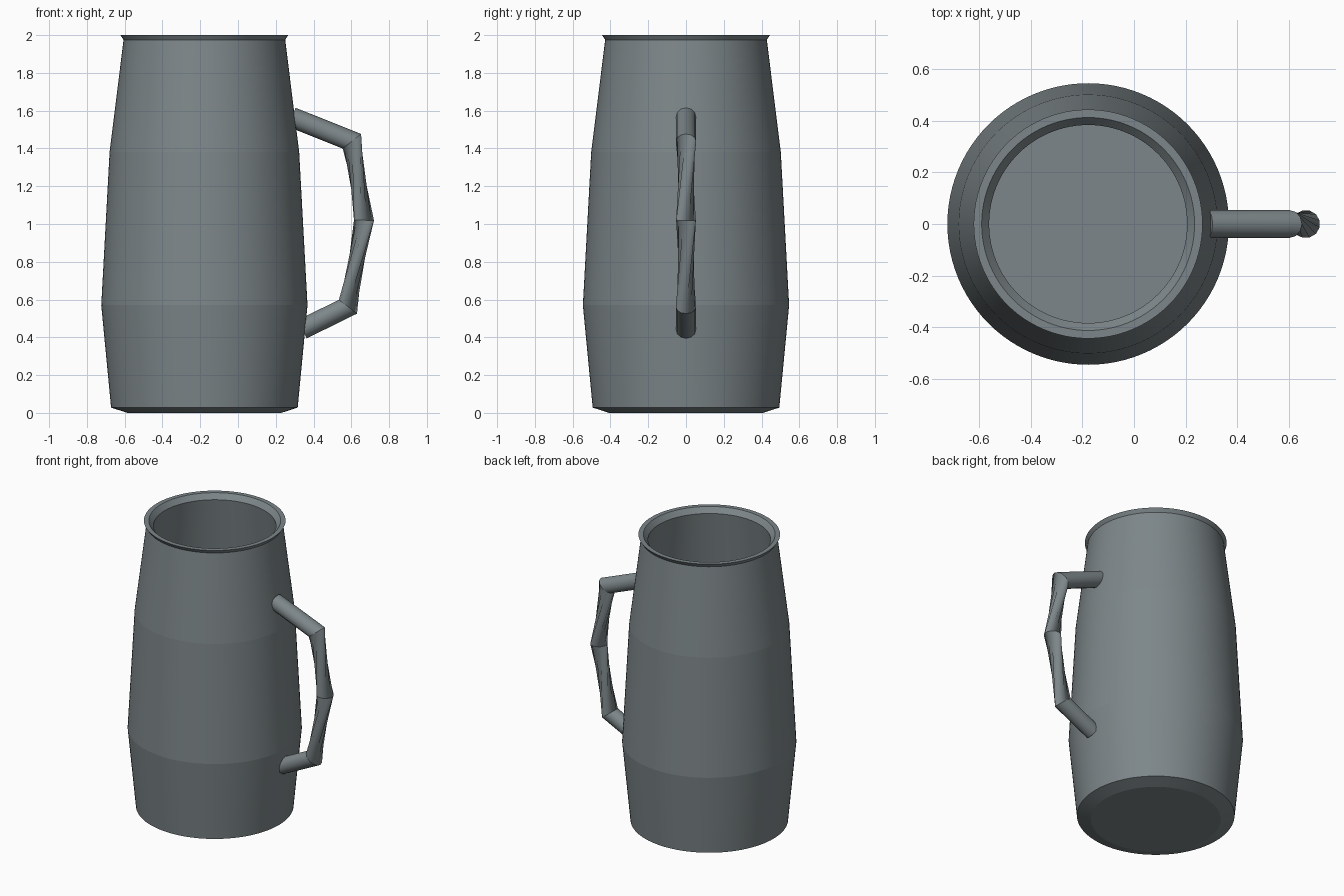
import bpy, bmesh, math
from mathutils import Vector

if "Cube" in bpy.data.objects:
    bpy.data.objects.remove(bpy.data.objects["Cube"])

steel = bpy.data.materials.new("grey_steel")
steel.diffuse_color = (0.205, 0.24, 0.252, 1)
steel.use_nodes = True
steel.node_tree.nodes["Principled BSDF"].inputs["Base Color"].default_value = steel.diffuse_color


def finish(name, bm, sharp_angle):
    """Smooth-shade with sharp edges above the angle and link the object."""
    bmesh.ops.recalc_face_normals(bm, faces=bm.faces)
    for f in bm.faces:
        f.smooth = True
    for e in bm.edges:
        if e.calc_face_angle(0) > sharp_angle:
            e.smooth = False
    me = bpy.data.meshes.new(name)
    bm.to_mesh(me)
    bm.free()
    me.materials.append(steel)
    ob = bpy.data.objects.new(name, me)
    bpy.context.collection.objects.link(ob)
    return ob


def skin(bm, rings):
    """Bridge successive rings of points with quads and cap both ends."""
    rows = [[bm.verts.new(p) for p in ring] for ring in rings]
    n = len(rows[0])
    for a, b in zip(rows, rows[1:]):
        for i in range(n):
            j = (i + 1) % n
            bm.faces.new((a[i], a[j], b[j], b[i]))
    bm.faces.new(rows[0][::-1])
    bm.faces.new(rows[-1])


# Mug body: outer wall, flared lip, then inner wall down to the floor
CX, SIDES = -0.178, 96
profile = [(0.407, 0), (0.494, 0.028), (0.546, 0.57), (0.502, 1.38),
           (0.428, 1.975), (0.444, 2.0), (0.413, 2.0), (0.384, 1.965),
           (0.462, 1.38), (0.506, 0.57), (0.455, 0.06)]
bm = bmesh.new()
skin(bm, [[(CX + r * math.cos(2 * math.pi * i / SIDES),
            r * math.sin(2 * math.pi * i / SIDES), z) for i in range(SIDES)]
          for r, z in profile])
# 96 sides turn 3.75 degrees each, so the profile creases stay sharp
finish("mug_body", bm, math.radians(3.9))

# Handle: bent tube, its two long segments twisted
path = [Vector(p) for p in ((0.285, 0, 1.565), (0.603, 0, 1.438), (0.667, 0, 1.02),
                            (0.582, 0, 0.562), (0.34, 0, 0.443))]
twist = [0, 0, 75, 150, 150]
R, N = 0.054, 12
rings = []
for k, p in enumerate(path):
    d_in = (p - path[k - 1]).normalized() if k else None
    d_out = (path[k + 1] - p).normalized() if k < len(path) - 1 else None
    t = ((d_in or d_out) + (d_out or d_in)).normalized()
    side = Vector((0, 1, 0))
    up = t.cross(side)
    # mitre the joint a little so the tube keeps its width
    m = 1 / max(t.dot(d_out or d_in), 0.8)
    rings.append([p + side * R * math.cos(a) + up * R * m * math.sin(a)
                  for a in (math.radians(360 * i / N + twist[k]) for i in range(N))])
bm = bmesh.new()
skin(bm, rings)
finish("handle", bm, math.radians(32))
